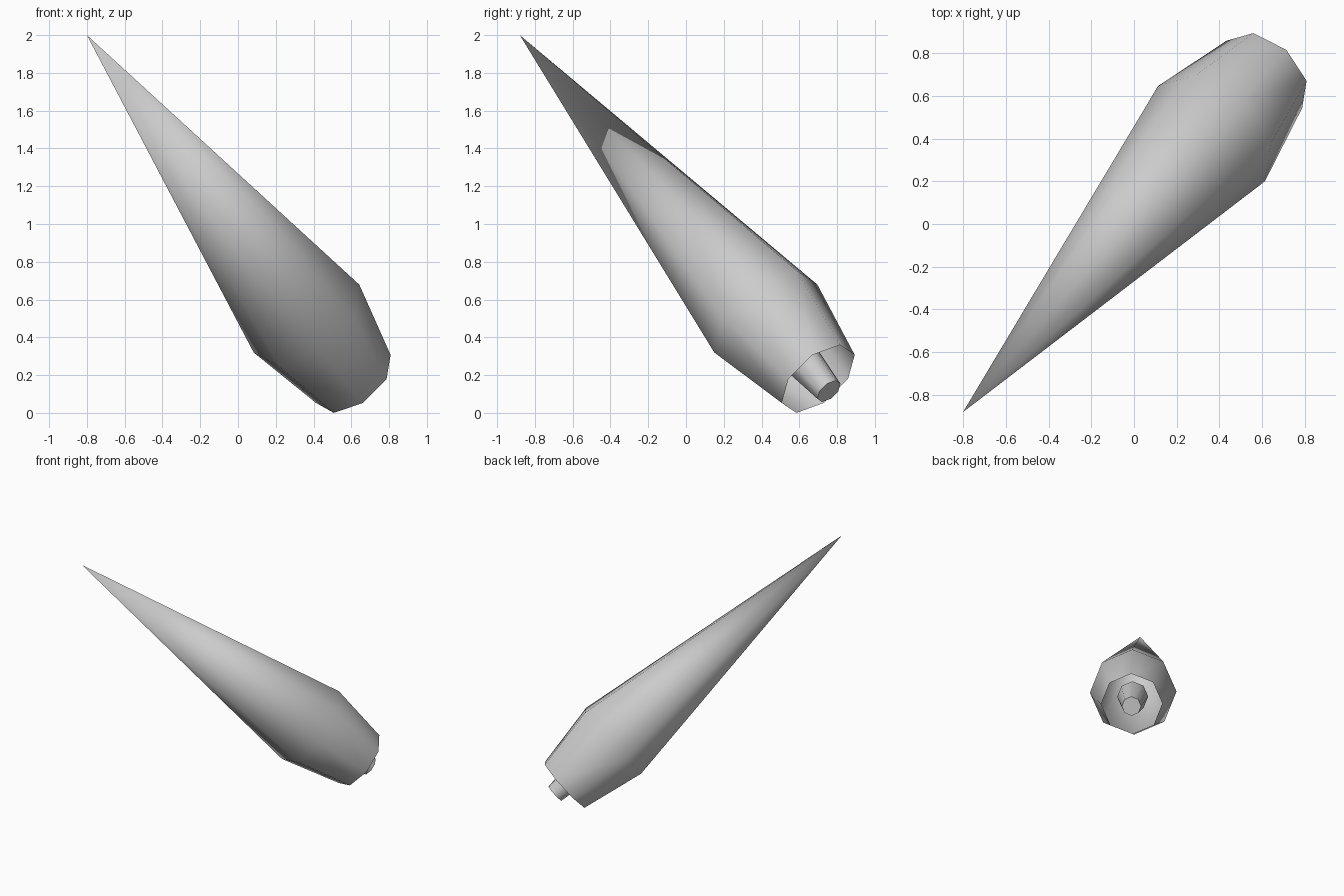
import bpy, bmesh, math
from mathutils import Vector, Matrix

cube = bpy.data.objects.get("Cube")
if cube:
    bpy.data.objects.remove(cube, do_unlink=True)

SIDES = 8
BASE = Vector((0.61, 0.70, 0.18))      # centre of the open rim
TIP = Vector((-0.80, -0.88, 2.0))      # sharp point
LENGTH = (TIP - BASE).length

# Frame whose local z runs from the rim to the tip
axis = (TIP - BASE).normalized()
side = axis.cross(Vector((0, 0, 1))).normalized()
up = axis.cross(side)
frame = Matrix((side, up, axis)).transposed().to_4x4()
frame.translation = BASE

grey = bpy.data.materials.new("light_grey")
grey.use_nodes = True
grey.diffuse_color = (0.6, 0.6, 0.6, 1)
grey.node_tree.nodes["Principled BSDF"].inputs["Base Color"].default_value = (0.6, 0.6, 0.6, 1)


def lathe(name, profile, cap_ends=False):
    """Turn (radius, height) pairs around the long axis; radius 0 is a point."""
    bm = bmesh.new()
    rings = []
    for r, h in profile:
        count = SIDES if r > 0 else 1
        rings.append([bm.verts.new((r * math.cos(math.tau * i / SIDES),
                                    r * math.sin(math.tau * i / SIDES), h))
                      for i in range(count)])
    for a, b in zip(rings, rings[1:]):
        for i in range(SIDES):
            j = (i + 1) % SIDES
            if len(b) == 1:
                bm.faces.new((a[i], a[j], b[0]))
            else:
                bm.faces.new((a[i], a[j], b[j], b[i]))
    if cap_ends:
        bm.faces.new(rings[0][::-1])
        bm.faces.new(rings[-1])
    for f in bm.faces:
        f.smooth = True
    bm.transform(frame)
    mesh = bpy.data.meshes.new(name)
    bm.to_mesh(mesh)
    bm.free()
    mesh.materials.append(grey)
    obj = bpy.data.objects.new(name, mesh)
    bpy.context.collection.objects.link(obj)
    return obj


# Hollow tapered body, open at the rim
lathe("body_shell", [(0.237, 0), (0.335, 0.49), (0, LENGTH)])

# Tapered stub sticking out of the opening
stub = lathe("nozzle", [(0.075, -0.10), (0.12, 0.30)], cap_ends=True)
bpy.ops.object.select_all(action='DESELECT')
stub.select_set(True)
bpy.context.view_layer.objects.active = stub
bpy.ops.object.shade_smooth_by_angle(angle=math.radians(60))
